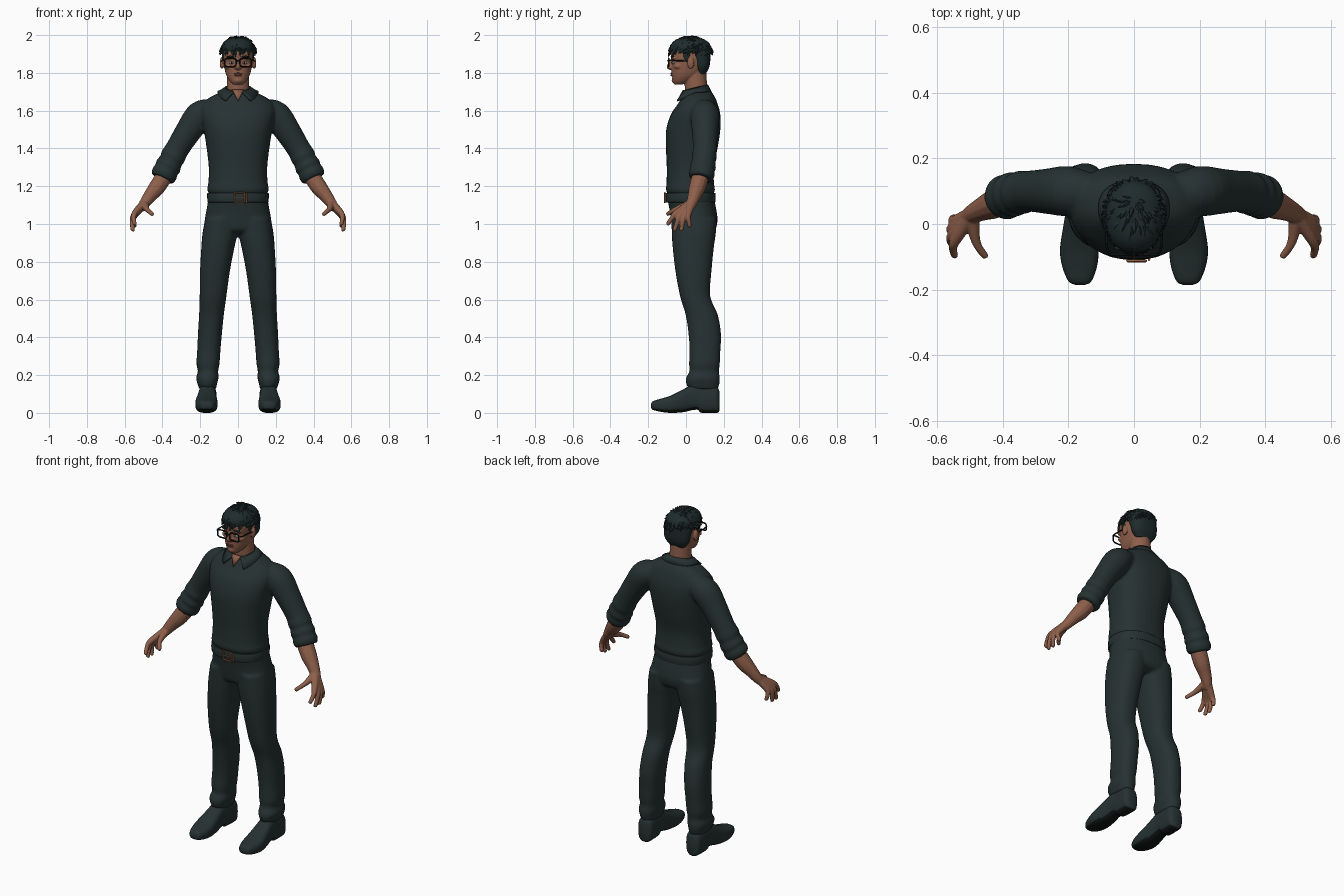
import bpy, bmesh, math, random
from mathutils import Vector, Matrix

random.seed(4)
if "Cube" in bpy.data.objects:
    bpy.data.objects.remove(bpy.data.objects["Cube"])


def material(name, r, g, b):
    m = bpy.data.materials.new(name)
    m.use_nodes = True
    m.diffuse_color = (r, g, b, 1)
    node = next(n for n in m.node_tree.nodes if n.type == "BSDF_PRINCIPLED")
    node.inputs["Base Color"].default_value = (r, g, b, 1)
    node.inputs["Roughness"].default_value = 0.8
    return m


CLOTH = material("dark teal cloth", .019, .031, .031)
HAIR = material("dark hair", .013, .024, .025)
SKIN = material("brown skin", .27, .115, .07)
LIP = material("dark lip", .19, .065, .045)
BLACK = material("black", .006, .008, .008)
COPPER = material("copper", .3, .12, .05)
WHITE = material("eye white", .45, .4, .36)


def spline(points, steps):
    """Smooth curve through stations of any dimension."""
    p = [Vector(q) for q in points]
    p = [2 * p[0] - p[1]] + p + [2 * p[-1] - p[-2]]
    out = []
    for a, b, c, d in zip(p, p[1:], p[2:], p[3:]):
        for k in range(steps):
            t = k / steps
            out.append(.5 * (2 * b + (c - a) * t + (2 * a - 5 * b + 4 * c - d) * t * t
                             + (3 * b - a - 3 * c + d) * t ** 3))
    return out + [p[-2]]


def bridge(bm, rings, caps=True):
    rows = [[bm.verts.new(v) for v in ring] for ring in rings]
    n = len(rows[0])
    for low, high in zip(rows, rows[1:]):
        for i in range(n):
            j = (i + 1) % n
            bm.faces.new((low[i], low[j], high[j], high[i]))
    if caps:
        bm.faces.new(rows[0][::-1])
        bm.faces.new(rows[-1])


def power(v, e):
    return math.copysign(abs(v) ** (2 / e), v)


def loft(bm, stations, axis="z", e=2.3, sides=32, steps=4):
    """Superellipse sections; station = position, a min, a max, b min, b max."""
    rings = []
    for t, a0, a1, b0, b1 in spline(stations, steps):
        ring = []
        for i in range(sides):
            w = math.tau * i / sides
            a = (a0 + a1) / 2 + (a1 - a0) / 2 * power(math.cos(w), e)
            b = (b0 + b1) / 2 + (b1 - b0) / 2 * power(math.sin(w), e)
            ring.append((a, b, t) if axis == "z" else (a, t, b))
        rings.append(ring)
    bridge(bm, rings)


def sym(rows):
    return [(t, -h, h, b0, b1) for t, h, b0, b1 in rows]


def tube(bm, stations, sides=12, steps=4):
    """Round tube; station = x, y, z, radius."""
    pts = spline(stations, steps)
    u, rings = None, []
    for i, p in enumerate(pts):
        t = (pts[min(i + 1, len(pts) - 1)] - pts[max(i - 1, 0)]).xyz.normalized()
        u = t.orthogonal() if u is None else u - t * u.dot(t)
        u.normalize()
        v = t.cross(u)
        r = max(p[3], .001)
        rings.append([p.xyz + r * (u * math.cos(w) + v * math.sin(w))
                      for w in (math.tau * k / sides for k in range(sides))])
    bridge(bm, rings)


def ball(bm, centre, size):
    m = Matrix.Translation(centre) @ Matrix.Diagonal((*size, 1))
    bmesh.ops.create_uvsphere(bm, u_segments=16, v_segments=10, radius=1, matrix=m)


def frame(bm, cx, cy, cz, w, h, r, e):
    """Rounded rectangular wire loop facing front."""
    loop = [math.tau * k / 32 for k in range(33)]
    tube(bm, [(cx + w * power(math.cos(a), e), cy, cz + h * power(math.sin(a), e), r)
              for a in loop], 8, 1)


def mirror(bm):
    geom = bmesh.ops.duplicate(bm, geom=bm.verts[:] + bm.edges[:] + bm.faces[:])["geom"]
    bmesh.ops.scale(bm, vec=(-1, 1, 1), verts=[g for g in geom if isinstance(g, bmesh.types.BMVert)])


def finish(name, bm, *mats, voxel=0, smooth=0, thick=0):
    bmesh.ops.recalc_face_normals(bm, faces=bm.faces[:])
    for f in bm.faces:
        f.smooth = True
        if len(mats) > 1 and f.normal.z < -.6:
            f.material_index = 1
    me = bpy.data.meshes.new(name)
    bm.to_mesh(me)
    bm.free()
    me.set_sharp_from_angle(angle=math.radians(45))
    for m in mats:
        me.materials.append(m)
    ob = bpy.data.objects.new(name, me)
    bpy.context.scene.collection.objects.link(ob)
    if thick:
        mod = ob.modifiers.new("thickness", "SOLIDIFY")
        mod.thickness, mod.offset = thick, 0
    if voxel:
        mod = ob.modifiers.new("blend", "REMESH")
        mod.mode, mod.voxel_size, mod.use_smooth_shade = "VOXEL", voxel, True
        mod = ob.modifiers.new("soften", "SMOOTH")
        mod.factor, mod.iterations = .5, smooth


# Shirt: sleeves with rolled cuffs, blended into the torso
bm = bmesh.new()
tube(bm, [(.13, .095, 1.605, .06), (.2, .1, 1.575, .077), (.26, .1, 1.495, .07), (.32, .1, 1.4, .063),
          (.345, .096, 1.355, .067), (.355, .094, 1.335, .062), (.37, .09, 1.305, .07),
          (.378, .087, 1.29, .064), (.39, .083, 1.265, .07), (.402, .078, 1.24, .062)], 20)
mirror(bm)
loft(bm, sym([(1.16, .156, -.1, .15), (1.185, .163, -.106, .153), (1.22, .157, -.103, .148),
              (1.3, .155, -.102, .147), (1.4, .166, -.106, .167), (1.5, .182, -.105, .182),
              (1.58, .197, -.08, .182), (1.63, .19, -.047, .169), (1.67, .15, -.02, .154),
              (1.7, .09, 0, .135), (1.72, .062, .01, .115)]))
finish("shirt", bm, CLOTH, voxel=.008, smooth=5)

# Folded collar, with open skin at the throat
bm = bmesh.new()
for s in (-1, 1):
    rows = []
    for i in range(17):
        a = .25 + (math.pi - .25) * i / 16
        b = a + .45 * (1 - a / math.pi)
        top = (s * .067 * math.sin(a), .05 - .062 * math.cos(a), 1.72 - .016 * math.cos(a))
        low = (s * .107 * math.sin(b), .05 - (.103 + .022 * math.cos(b)) * math.cos(b),
               1.7 - .06 * max(0, math.cos(b)))
        rows.append((bm.verts.new(top), bm.verts.new(low)))
    for p, q in zip(rows, rows[1:]):
        bm.faces.new((p[0], p[1], q[1], q[0]))
bmesh.ops.remove_doubles(bm, verts=bm.verts[:], dist=.001)
finish("collar", bm, CLOTH, thick=.009)

bm = bmesh.new()
bm.faces.new([bm.verts.new(v) for v in ((-.03, -.014, 1.71), (0, -.045, 1.65), (.03, -.014, 1.71))])
finish("throat", bm, SKIN, thick=.006)

# Trousers: two legs blended into the hips
bm = bmesh.new()
loft(bm, [(.125, .115, .205, .02, .168), (.15, .112, .213, .002, .176), (.185, .103, .222, 0, .179),
          (.22, .105, .212, .018, .174), (.26, .098, .22, .016, .179), (.33, .093, .216, .019, .182),
          (.42, .085, .212, .013, .185), (.52, .075, .206, -.002, .168), (.62, .061, .203, -.032, .128),
          (.75, .043, .201, -.056, .135), (.88, .018, .194, -.071, .148), (.95, .002, .188, -.075, .158),
          (1.03, 0, .174, -.078, .162)])
mirror(bm)
loft(bm, sym([(.95, .1, -.04, .12), (.97, .172, -.07, .155), (1.02, .176, -.08, .167),
              (1.08, .166, -.088, .16), (1.13, .158, -.098, .15), (1.165, .155, -.1, .15)]))
finish("trousers", bm, CLOTH, voxel=.008, smooth=5)

# Belt and buckle
bm = bmesh.new()
loft(bm, sym([(1.115, .158, -.105, .153), (1.12, .162, -.109, .157), (1.16, .163, -.109, .157),
              (1.165, .158, -.105, .153)]), steps=2)
finish("belt", bm, CLOTH)
bm = bmesh.new()
frame(bm, .008, -.112, 1.14, .028, .026, .004, 9)
tube(bm, [(-.02, -.114, 1.14, .003), (.036, -.114, 1.14, .003)], 8)
tube(bm, [(.046, -.109, 1.115, .004), (.046, -.109, 1.165, .004)], 8)
finish("buckle", bm, COPPER)

# Shoes with dark soles and raised arches
bm = bmesh.new()
loft(bm, [(-.186, .15, .178, .028, .045), (-.175, .13, .2, .016, .062), (-.13, .113, .219, .005, .076),
          (-.08, .108, .226, 0, .092), (-.02, .112, .218, .003, .122), (.03, .116, .21, .014, .148),
          (.065, .116, .207, .016, .155), (.078, .115, .207, .001, .155), (.15, .113, .206, 0, .145),
          (.17, .122, .198, .002, .13), (.178, .138, .182, .015, .11)], "y", 2.8)
mirror(bm)
finish("shoes", bm, CLOTH, BLACK)

# Bare forearms, palms and fingers
bm = bmesh.new()
wrist = (.495, .03, 1.11, .024)
tube(bm, [(.36, .09, 1.3, .045), (.425, .062, 1.2, .045), (.465, .045, 1.15, .036),
          (.498, .028, 1.105, .028), (.515, .012, 1.08, .022)])
for base, tip in (((.545, -.05, 1.06), (.548, -.1, .995)), ((.551, -.031, 1.046), (.558, -.063, .962)),
                  ((.552, -.01, 1.04), (.557, -.026, .962)), ((.547, .01, 1.044), (.548, .02, .983)),
                  ((.487, -.035, 1.085), (.452, -.103, 1.05))):
    b, t = Vector(base), Vector(tip)
    mid = b.lerp(t, .5) + Vector((.006, 0, .003))
    tube(bm, [wrist, (*b, .0165), (*mid, .0125), (*b.lerp(t, .92), .011), (*t, .006)])
mirror(bm)
finish("forearms_and_hands", bm, SKIN, voxel=.004, smooth=4)

# Head: ears, brows and nostrils mirrored, then skull, jaw, nose and neck
bm = bmesh.new()
ball(bm, (.086, .025, 1.852), (.011, .019, .032))
ball(bm, (.033, -.062, 1.879), (.03, .015, .01))
ball(bm, (.011, -.083, 1.829), (.009, .011, .008))
ball(bm, (.05, -.042, 1.835), (.022, .022, .016))
mirror(bm)
loft(bm, sym([(1.738, .024, -.06, -.02), (1.755, .043, -.069, .02), (1.785, .061, -.074, .07),
              (1.82, .071, -.076, .1), (1.86, .078, -.076, .115), (1.9, .081, -.081, .12),
              (1.94, .075, -.07, .115), (1.97, .05, -.04, .09), (1.98, .02, 0, .05)]))
tube(bm, [(0, -.07, 1.875, .008), (0, -.083, 1.85, .01), (0, -.091, 1.832, .0125), (0, -.078, 1.82, .008)])
ball(bm, (0, -.06, 1.76), (.024, .016, .016))
ball(bm, (0, -.067, 1.793), (.026, .014, .014))
tube(bm, [(0, .06, 1.66, .06), (0, .053, 1.72, .06), (0, .05, 1.81, .058)], 20)
finish("head", bm, SKIN, voxel=.004, smooth=4)

bm = bmesh.new()
ball(bm, (0, -.0765, 1.797), (.023, .007, .004))
ball(bm, (0, -.0755, 1.788), (.02, .007, .005))
finish("lips", bm, LIP)

# Eyes and eyebrows
for name, mat, centre, size in (("eye_whites", WHITE, (.033, -.064, 1.853), (.015, .012, .007)),
                                ("irises", BLACK, (.033, -.07, 1.853), (.006, .0075, .006)),
                                ("eyebrows", HAIR, (.036, -.07, 1.886), (.026, .011, .005))):
    bm = bmesh.new()
    ball(bm, centre, size)
    mirror(bm)
    finish(name, bm, mat)

# Glasses
bm = bmesh.new()
frame(bm, .04, -.092, 1.855, .031, .022, .0042, 4)
tube(bm, [(.071, -.092, 1.866, .004), (.082, -.075, 1.866, .004), (.085, -.02, 1.864, .0035),
          (.086, .03, 1.86, .0035)], 8)
mirror(bm)
tube(bm, [(-.01, -.092, 1.862, .004), (0, -.096, 1.864, .004), (.01, -.092, 1.862, .004)], 8)
finish("glasses", bm, BLACK)

# Hair: sideburns, cap, nape and swept locks
bm = bmesh.new()
ball(bm, (.078, .005, 1.895), (.007, .018, .03))
mirror(bm)
loft(bm, sym([(1.912, .084, -.084, .126), (1.935, .086, -.086, .131), (1.96, .076, -.073, .121),
              (1.98, .052, -.045, .09), (1.988, .02, 0, .05)]))
loft(bm, sym([(1.795, .05, .06, .105), (1.83, .075, .046, .123), (1.87, .082, .034, .129),
              (1.92, .085, 0, .13)]))
centre, crown = Vector((0, .025, 1.912)), Vector((0, .09, 1.995))
for i in range(230):
    w, u = random.uniform(0, math.tau), math.acos(random.uniform(.05, 1))
    n = Vector((math.sin(u) * math.cos(w), math.sin(u) * math.sin(w), math.cos(u)))
    p = centre + Vector((n.x * .083, n.y * .106, n.z * .072))
    d = p - crown
    d = (d - n * d.dot(n)).normalized()
    lift = random.uniform(.006, .013)
    path = [p - n * .006, p + d * .016 + n * lift * .5, p + d * .034 + n * lift]
    tube(bm, [(q.x, q.y, min(q.z, 1.994), r) for q, r in zip(path, (.009, .0075, .001))], 5, 2)
finish("hair", bm, HAIR)
